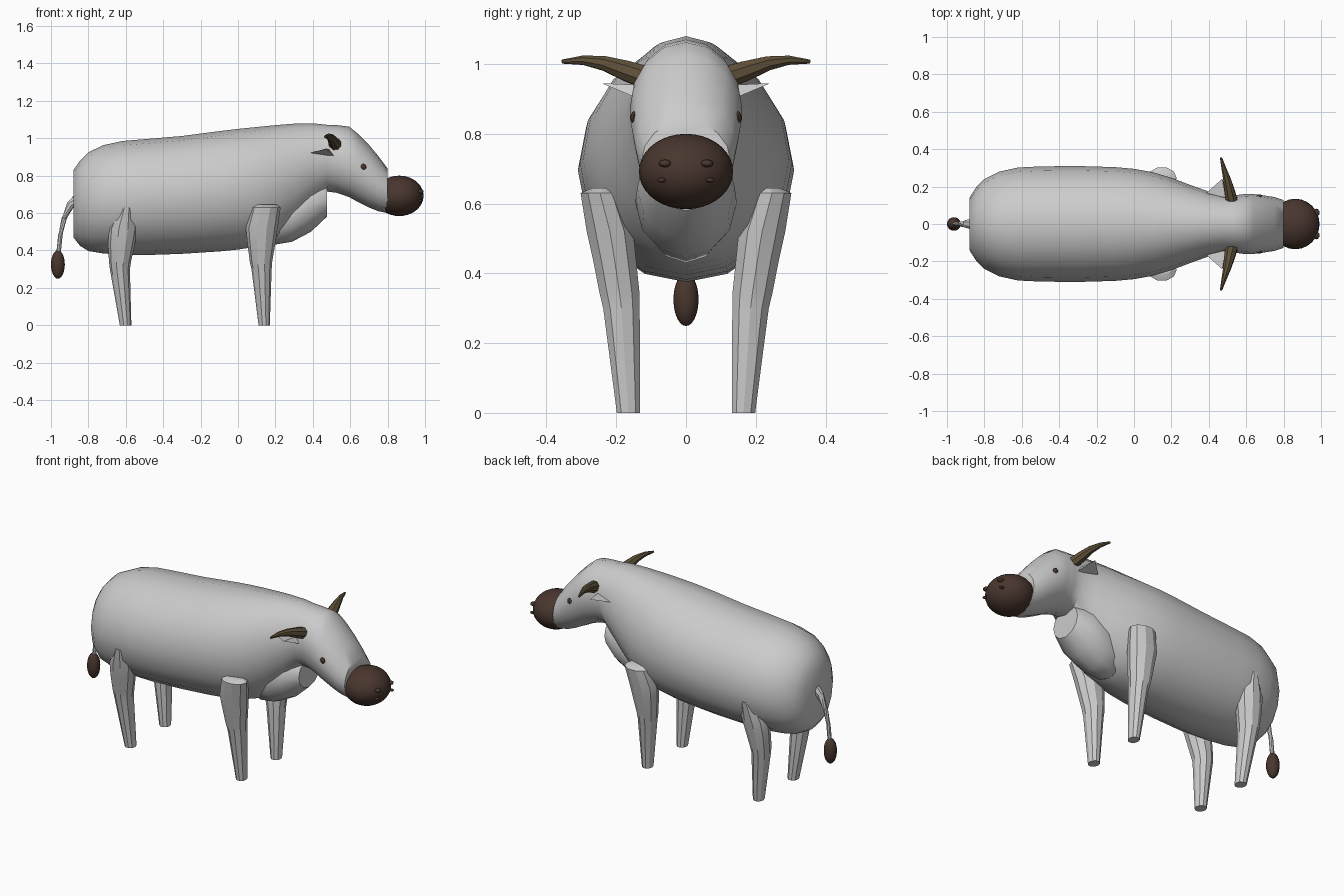
import bpy, bmesh, math
from mathutils import Vector

cube = bpy.data.objects.get("Cube")
if cube:
    bpy.data.objects.remove(cube, do_unlink=True)


def material(name, rgb):
    m = bpy.data.materials.new(name)
    m.use_nodes = True
    m.diffuse_color = (*rgb, 1)
    bsdf = next(n for n in m.node_tree.nodes if n.type == 'BSDF_PRINCIPLED')
    bsdf.inputs["Base Color"].default_value = (*rgb, 1)
    bsdf.inputs["Roughness"].default_value = 0.8
    return m


HIDE = material("pale grey hide", (0.60, 0.60, 0.60))
BROWN = material("dark brown", (0.066, 0.037, 0.027))
HORN = material("olive horn", (0.115, 0.083, 0.042))


def finish(name, bm, mat, angle):
    """Turn a bmesh into a shaded, coloured object."""
    bmesh.ops.recalc_face_normals(bm, faces=bm.faces[:])
    me = bpy.data.meshes.new(name)
    bm.to_mesh(me)
    bm.free()
    me.materials.append(mat)
    ob = bpy.data.objects.new(name, me)
    bpy.context.collection.objects.link(ob)
    bpy.ops.object.select_all(action='DESELECT')
    ob.select_set(True)
    bpy.context.view_layer.objects.active = ob
    if angle:
        bpy.ops.object.shade_smooth_by_angle(angle=math.radians(angle))
    return ob


def loft(name, rings, mat, angle=40):
    """Skin a list of equal-length rings of points and cap both ends."""
    bm = bmesh.new()
    loops = [[bm.verts.new(p) for p in ring] for ring in rings]
    n = len(loops[0])
    for a, b in zip(loops, loops[1:]):
        for i in range(n):
            j = (i + 1) % n
            bm.faces.new((a[i], a[j], b[j], b[i]))
    bm.faces.new(loops[0])
    bm.faces.new(loops[-1])
    return finish(name, bm, mat, angle)


def circle(n, phase=0.0):
    return [(math.cos(math.tau * (i + phase) / n), math.sin(math.tau * (i + phase) / n))
            for i in range(n)]


def x_loft(name, sections, mat, n=16):
    """Sections are (x, top, bottom, half width)."""
    rings = [[(x, w * c, (t + b) / 2 + (t - b) / 2 * s) for c, s in circle(n)]
             for x, t, b, w in sections]
    return loft(name, rings, mat)


def tube(name, path, mat, n=8):
    """Tapered tube along points (x, y, z, radius)."""
    pts = [Vector(p[:3]) for p in path]
    rings = []
    for i, p in enumerate(pts):
        t = (pts[min(i + 1, len(pts) - 1)] - pts[max(i - 1, 0)]).normalized()
        u = t.cross(Vector((0.3, 0.2, 1))).normalized()
        v = t.cross(u)
        rings.append([p + path[i][3] * (u * c + v * s) for c, s in circle(n)])
    return loft(name, rings, mat, 35)


def ellipsoid(name, centre, radii, mat, seg=16, angle=35):
    bm = bmesh.new()
    bmesh.ops.create_uvsphere(bm, u_segments=seg, v_segments=seg * 3 // 4, radius=1)
    for v in bm.verts:
        v.co = Vector(a * r + c for a, r, c in zip(v.co, radii, centre))
    return finish(name, bm, mat, angle)


# Body, neck and head in one skin
x_loft("body", [
    (-0.88, 0.83, 0.47, 0.14), (-0.845, 0.88, 0.425, 0.195), (-0.80, 0.925, 0.397, 0.24),
    (-0.72, 0.963, 0.384, 0.28), (-0.62, 0.985, 0.377, 0.302), (-0.50, 0.995, 0.375, 0.308),
    (-0.30, 1.012, 0.382, 0.31), (-0.10, 1.038, 0.395, 0.304), (0.0, 1.05, 0.405, 0.295),
    (0.10, 1.06, 0.42, 0.277), (0.20, 1.07, 0.45, 0.247), (0.30, 1.078, 0.53, 0.209),
    (0.40, 1.08, 0.63, 0.173), (0.475, 1.072, 0.715, 0.152), (0.53, 1.07, 0.708, 0.152),
    (0.595, 1.062, 0.685, 0.161), (0.64, 1.025, 0.66, 0.160), (0.70, 0.965, 0.63, 0.152),
    (0.75, 0.905, 0.61, 0.144), (0.80, 0.838, 0.60, 0.128)], HIDE)

# Hanging chest fold under the neck
x_loft("chest_fold", [
    (0.10, 0.62, 0.47, 0.07), (0.19, 0.70, 0.43, 0.115), (0.29, 0.76, 0.447, 0.145),
    (0.39, 0.79, 0.50, 0.14), (0.475, 0.76, 0.58, 0.10)], HIDE, 12)

# Muzzle and nostril bumps
ellipsoid("muzzle", (0.862, 0, 0.692), (0.13, 0.135, 0.108), BROWN, 24)
for side, s in (("near", -1), ("far", 1)):
    ellipsoid(f"{side}_nostril", (0.975, 0.06 * s, 0.715), (0.018, 0.018, 0.011), BROWN, 12)
    ellipsoid(f"{side}_lip_bump", (0.975, 0.07 * s, 0.667), (0.014, 0.012, 0.007), BROWN, 12)
    ellipsoid(f"{side}_eye", (0.67, 0.15 * s, 0.847), (0.016, 0.009, 0.017), BROWN, 12)

    # Horn sweeping outward
    tube(f"{side}_horn", [
        (0.523, 0.12 * s, 0.963, 0.034), (0.512, 0.17 * s, 0.98, 0.031),
        (0.498, 0.235 * s, 1.002, 0.022), (0.481, 0.295 * s, 1.011, 0.014),
        (0.465, 0.355 * s, 1.007, 0.006)], HORN)

    # Ear: thin pointed wedge
    bm = bmesh.new()
    a, b, c, d = [bm.verts.new((x, y * s, z)) for x, y, z in (
        (0.375, 0.155, 0.918), (0.472, 0.242, 0.945), (0.52, 0.13, 0.898), (0.49, 0.13, 0.94))]
    for f in ((a, b, c), (a, b, d), (b, c, d), (a, c, d)):
        bm.faces.new(f)
    finish(f"{side}_ear", bm, HIDE, 0)

# Legs: sections are (z, x min, x max, inner y, outer y)
front = [(0.0, 0.11, 0.17, 0.13, 0.20), (0.30, 0.072, 0.18, 0.13, 0.24),
         (0.34, 0.063, 0.183, 0.13, 0.25), (0.44, 0.05, 0.20, 0.14, 0.27),
         (0.52, 0.042, 0.212, 0.148, 0.288), (0.63, 0.072, 0.228, 0.188, 0.305),
         (0.645, 0.095, 0.205, 0.21, 0.27)]
hind = [(0.0, -0.632, -0.57, 0.13, 0.20), (0.30, -0.685, -0.578, 0.13, 0.24),
        (0.34, -0.69, -0.572, 0.13, 0.25), (0.44, -0.695, -0.55, 0.14, 0.27),
        (0.52, -0.69, -0.535, 0.148, 0.288), (0.63, -0.635, -0.555, 0.188, 0.30)]
for part, sections in (("front", front), ("hind", hind)):
    for side, s in (("near", -1), ("far", 1)):
        rings = [[((x0 + x1) / 2 + (x1 - x0) / 2 * c, s * ((y0 + y1) / 2 + (y1 - y0) / 2 * k), z)
                  for c, k in circle(10)] for z, x0, x1, y0, y1 in sections]
        loft(f"{part}_{side}_leg", rings, HIDE, 25)

# Tail with a dark tuft
tube("tail", [(-0.86, 0, 0.67, 0.032), (-0.895, 0, 0.645, 0.022), (-0.93, 0, 0.57, 0.014),
              (-0.95, 0, 0.48, 0.012), (-0.96, 0, 0.38, 0.012)], HIDE)
ellipsoid("tail_tuft", (-0.963, 0, 0.325), (0.037, 0.036, 0.076), BROWN, 16)
